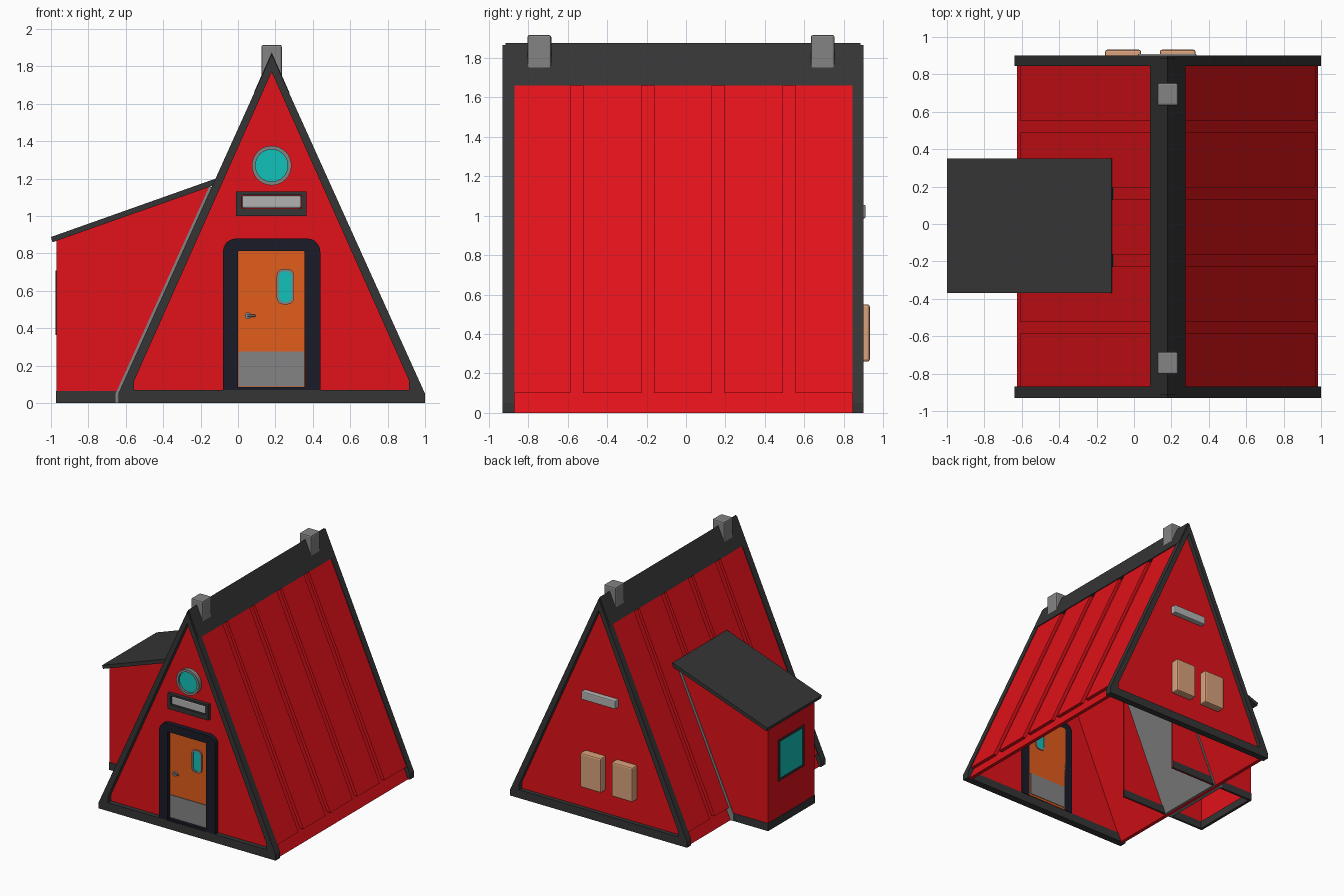
import bpy, bmesh, math

if "Cube" in bpy.data.objects:
    bpy.data.objects.remove(bpy.data.objects["Cube"])

def mat(name, r, g, b):
    m = bpy.data.materials.new(name)
    m.diffuse_color = (r, g, b, 1)
    m.use_nodes = True
    m.node_tree.nodes["Principled BSDF"].inputs["Base Color"].default_value = m.diffuse_color
    return m

RED = mat("red", 0.75, 0.006, 0.01)
DARK = mat("charcoal", 0.035, 0.035, 0.035)
NAVY = mat("navy", 0.011, 0.011, 0.022)
TEAL = mat("teal", 0.006, 0.54, 0.49)
ORANGE = mat("orange", 0.75, 0.11, 0.012)
TAN = mat("tan", 0.7, 0.36, 0.2)
GREY = mat("grey", 0.23, 0.23, 0.23)
LIGHT = mat("pale_grey", 0.45, 0.45, 0.45)
CX = 0.18  # ridge position

def finish(name, bm, m, bevel=0):
    bmesh.ops.recalc_face_normals(bm, faces=bm.faces[:])
    me = bpy.data.meshes.new(name)
    bm.to_mesh(me)
    bm.free()
    ob = bpy.data.objects.new(name, me)
    bpy.context.collection.objects.link(ob)
    me.materials.append(m)
    if bevel:
        b = ob.modifiers.new("bevel", 'BEVEL')
        b.width, b.segments = bevel, 2
    return ob

def prism(name, pts, y0, y1, m, bevel=0):
    """Solid from an x-z outline pushed along y."""
    bm = bmesh.new()
    a = [bm.verts.new((x, y0, z)) for x, z in pts]
    b = [bm.verts.new((x, y1, z)) for x, z in pts]
    bm.faces.new(a)
    bm.faces.new(b[::-1])
    for i in range(len(pts)):
        j = (i + 1) % len(pts)
        bm.faces.new((a[i], a[j], b[j], b[i]))
    return finish(name, bm, m, bevel)

def ring(name, outer, inner, y0, y1, m):
    """Frame between two matching x-z outlines."""
    bm = bmesh.new()
    loops = [[bm.verts.new((x, y, z)) for x, z in p]
             for p, y in ((outer, y0), (inner, y0), (inner, y1), (outer, y1))]
    n = len(outer)
    for k in range(4):
        p, q = loops[k], loops[(k + 1) % 4]
        for i in range(n):
            j = (i + 1) % n
            bm.faces.new((p[i], p[j], q[j], q[i]))
    return finish(name, bm, m)

def rect(x0, x1, z0, z1):
    return [(x0, z0), (x1, z0), (x1, z1), (x0, z1)]

def box(name, x0, x1, y0, y1, z0, z1, m, bevel=0):
    return prism(name, rect(x0, x1, z0, z1), y0, y1, m, bevel)

def rounded(x0, x1, z0, z1, r, round_base=True, n=5):
    pts = []
    for k, (x, z) in enumerate(((x0 + r, z0 + r), (x1 - r, z0 + r), (x1 - r, z1 - r), (x0 + r, z1 - r))):
        if k < 2 and not round_base:
            pts.append(((x0, x1)[k], z0))
            continue
        for i in range(n + 1):
            t = math.pi * (1 + k / 2 + i / n / 2)
            pts.append((x + r * math.cos(t), z + r * math.sin(t)))
    return pts

def circle(x, z, r, n=32):
    return [(x + r * math.cos(2 * math.pi * i / n), z + r * math.sin(2 * math.pi * i / n)) for i in range(n)]

# Gable frames and walls
outer = [(-0.64, 0), (1, 0), (1, 0.05), (CX, 1.865), (-0.64, 0.05)]
inner = [(-0.555, 0.07), (0.915, 0.07), (0.915, 0.12), (CX, 1.77), (-0.555, 0.12)]
wall = [(-0.6, 0.02), (0.96, 0.02), (CX, 1.8)]
for side, y0, y1, w0, w1 in (("front", -0.93, -0.87, -0.89, -0.875), ("back", 0.845, 0.9, 0.85, 0.865)):
    ring(side + "_gable_frame", outer, inner, y0, y1, DARK)
    prism(side + "_gable_wall", wall, w0, w1, RED)

# Roof sheet, raised panels and ridge cap
prism("roof_sheet", [(-0.625, 0), (CX, 1.8), (0.985, 0), (0.955, 0), (CX, 1.735), (-0.595, 0)], -0.875, 0.848, RED)
for s, side in ((-1, "left"), (1, "right")):
    prof = [(CX + s * dx, z) for dx, z in ((0.79, 0.1), (0.087, 1.66), (0.055, 1.66), (0.758, 0.1))]
    for i in range(5):
        y = -0.88 + i * 0.3585
        prism(f"{side}_roof_panel_{i + 1}", prof, y, y + 0.295, RED)
prism("ridge_cap", [(0.085, 1.66), (CX, 1.875), (0.275, 1.66), (0.235, 1.66), (CX, 1.785), (0.125, 1.66)], -0.915, 0.885, DARK)

# Ridge vents
for name, y in (("front_vent", -0.743), ("back_vent", 0.693)):
    box(name, 0.125, 0.235, y - 0.06, y + 0.06, 1.74, 1.915, GREY, 0.01)

# Side annex: open-bottomed walls, skirt, roof, flashing slab
bm = bmesh.new()
A = ((-0.97, 0.88), (-0.15, 1.165))
v = [[bm.verts.new((x, y, z)) for z in (0, top)] for x, top, y in
     ((*A[0], -0.315), (*A[1], -0.315), (*A[1], 0.3), (*A[0], 0.3))]
for i in (0, 2, 3):
    j = (i + 1) % 4
    bm.faces.new((v[i][0], v[j][0], v[j][1], v[i][1]))
annex = finish("annex_walls", bm, RED)
sol = annex.modifiers.new("thickness", 'SOLIDIFY')
sol.thickness, sol.offset = 0.012, -1
box("annex_skirt_side", -0.973, -0.95, -0.318, 0.303, 0, 0.065, DARK)
for name, y in (("annex_skirt_front", -0.318), ("annex_skirt_back", 0.285)):
    box(name, -0.973, -0.15, y, y + 0.018, 0, 0.065, DARK)
prism("annex_roof", [(-1.0, 0.888), (-0.12, 1.2), (-0.112, 1.17), (-0.992, 0.86)], -0.37, 0.35, DARK)
prism("annex_flashing", [(-0.655, 0), (-0.655, 0.05), (-0.155, 1.155), (-0.06, 1.155), (-0.58, 0)], -0.32, 0.305, GREY)

# Annex window
for name, z0, z1, y0, y1 in (("bottom", 0.365, 0.385, -0.175, 0.165), ("top", 0.69, 0.71, -0.175, 0.165),
                             ("front", 0.365, 0.71, -0.175, -0.155), ("back", 0.365, 0.71, 0.145, 0.165)):
    box("annex_window_frame_" + name, -0.976, -0.965, y0, y1, z0, z1, DARK)
box("annex_window_glass", -0.973, -0.965, -0.16, 0.15, 0.38, 0.695, TEAL)

# Door
ring("door_frame", rounded(-0.08, 0.44, 0.07, 0.88, 0.07, False),
     rounded(0.0, 0.355, 0.07, 0.812, 0.004, False), -0.93, -0.865, NAVY)
box("door_sill", -0.01, 0.365, -0.925, -0.87, 0.06, 0.085, NAVY)
box("door", -0.01, 0.365, -0.9, -0.865, 0.07, 0.82, ORANGE)
box("door_kick_plate", 0.003, 0.352, -0.906, -0.86, 0.088, 0.277, GREY)
ring("door_window_frame", rounded(0.207, 0.3, 0.528, 0.717, 0.035), rounded(0.22, 0.287, 0.541, 0.704, 0.026), -0.912, -0.858, GREY)
prism("door_window_glass", rounded(0.215, 0.292, 0.536, 0.709, 0.03), -0.905, -0.862, TEAL)
prism("door_handle_rose", circle(0.054, 0.467, 0.018, 16), -0.92, -0.895, GREY)
box("door_handle_lever", 0.05, 0.093, -0.927, -0.918, 0.461, 0.473, GREY, 0.003)

# Round window
ring("round_window_frame", circle(CX, 1.27, 0.106), circle(CX, 1.27, 0.086), -0.925, -0.885, GREY)
prism("round_window_glass", circle(CX, 1.27, 0.09), -0.908, -0.885, TEAL)

# Strip lamps
ring("front_lamp_frame", rect(-0.01, 0.367, 1.0, 1.13), rect(0.02, 0.34, 1.04, 1.112), -0.92, -0.885, DARK)
box("front_lamp_bar", 0.022, 0.338, -0.912, -0.885, 1.042, 1.11, LIGHT, 0.008)
box("back_lamp_bar", 0.02, 0.335, 0.86, 0.91, 0.985, 1.055, LIGHT, 0.008)

# Back boxes
for name, x0, x1 in (("back_box_left", -0.155, 0.038), ("back_box_right", 0.138, 0.33)):
    box(name, x0, x1, 0.86, 0.932, 0.26, 0.55, TAN, 0.012)
